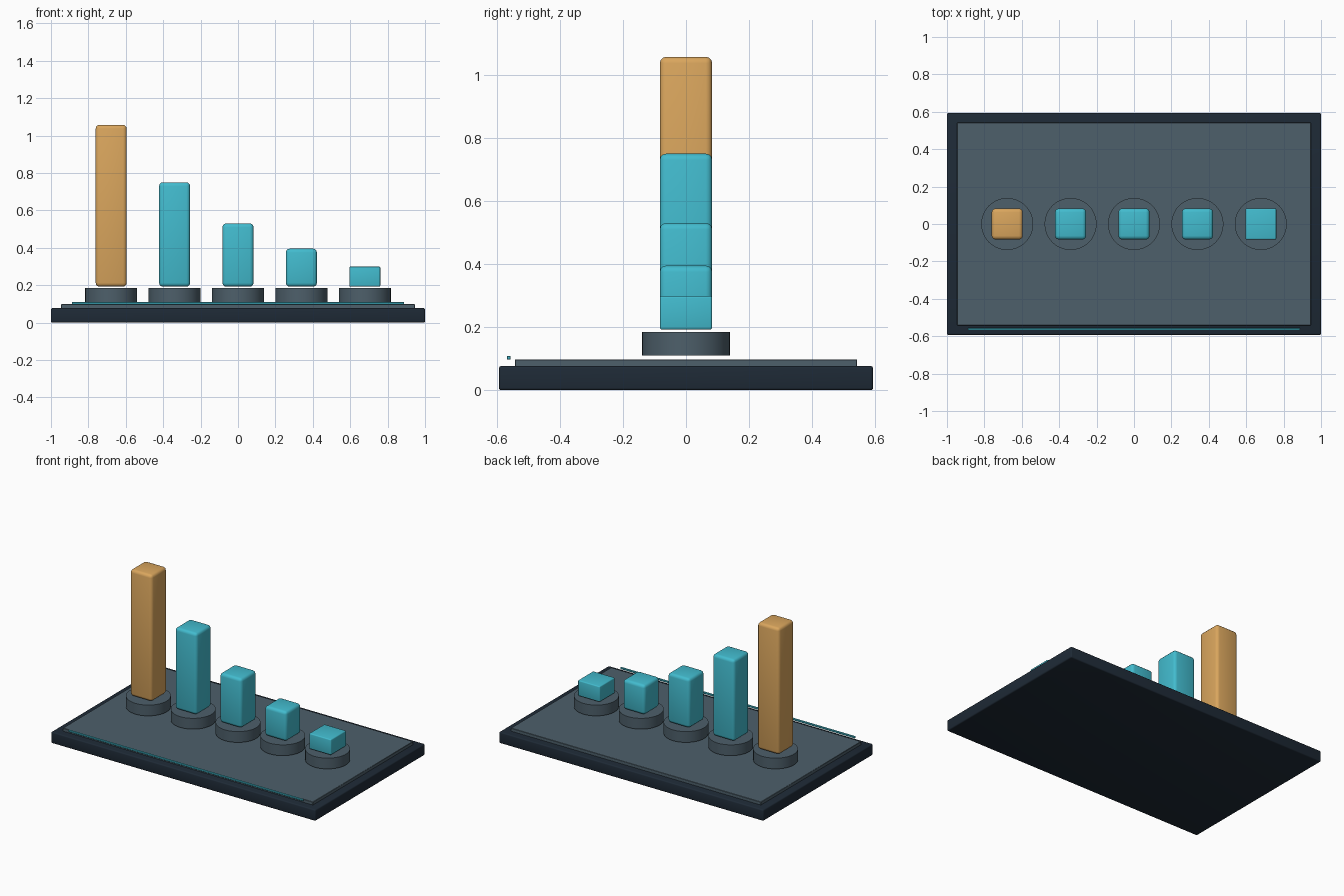
import bpy
import math

if "Cube" in bpy.data.objects:
    bpy.data.objects.remove(bpy.data.objects["Cube"])

def material(name, rgb):
    m = bpy.data.materials.new(name)
    m.diffuse_color = (*rgb, 1)
    m.use_nodes = True
    m.node_tree.nodes["Principled BSDF"].inputs["Base Color"].default_value = m.diffuse_color
    return m

navy = material("navy", (0.013, 0.023, 0.037, ))
slate = material("slate", (0.075, 0.115, 0.145))
cyan = material("cyan", (0.055, 0.50, 0.62))
amber = material("amber", (0.70, 0.38, 0.11))

def finish(ob, name, mat):
    ob.name = name
    ob.data.materials.append(mat)
    bpy.ops.object.shade_smooth_by_angle(angle=math.radians(40))

def box(name, x, y, z0, z1, hx, hy, mat, bevel=0.0, segments=3):
    bpy.ops.mesh.primitive_cube_add(size=2, location=(x, y, (z0 + z1) / 2))
    ob = bpy.context.object
    ob.scale = (hx, hy, (z1 - z0) / 2)
    bpy.ops.object.transform_apply(location=False, rotation=False, scale=True)
    if bevel:
        mod = ob.modifiers.new("rounded_edges", 'BEVEL')
        mod.width = bevel
        mod.segments = segments
        bpy.ops.object.modifier_apply(modifier=mod.name)
    finish(ob, name, mat)

# Base slab, raised deck and front accent strip
box("base", 0, 0, 0, 0.077, 1.0, 0.593, navy, 0.008)
box("deck", 0, 0, 0.074, 0.098, 0.946, 0.542, slate, 0.002, 1)
box("accent_strip", 0, -0.562, 0.097, 0.109, 0.888, 0.006, cyan, 0.002, 1)

# Row of bars, each on a round pedestal
tops = [1.057, 0.75, 0.53, 0.395, 0.299]
for i, top in enumerate(tops):
    x = -0.678 + 0.339 * i
    bpy.ops.mesh.primitive_cylinder_add(vertices=48, radius=0.139, depth=0.074,
                                        location=(x, 0, 0.147))
    finish(bpy.context.object, f"pedestal_{i + 1}", slate)
    box(f"bar_{i + 1}", x, 0, 0.192, top, 0.083, 0.083,
        cyan if i else amber, 0.02 if i < 4 else 0.007)
